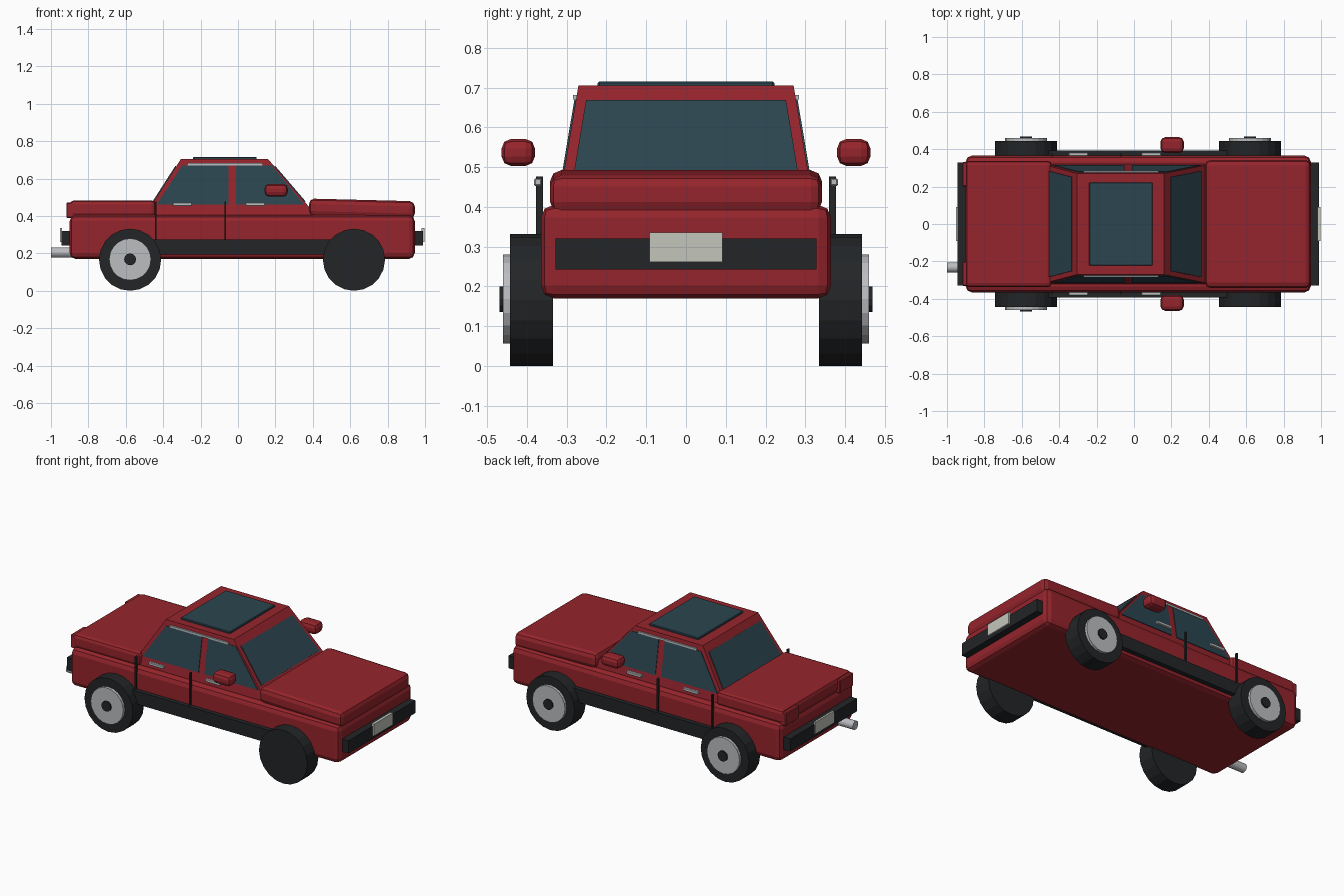
import bpy, bmesh
from math import radians
from mathutils import Vector

if "Cube" in bpy.data.objects:
    bpy.data.objects.remove(bpy.data.objects["Cube"])


def mat(name, r, g, b):
    m = bpy.data.materials.new(name)
    m.diffuse_color = (r, g, b, 1)
    m.use_nodes = True
    m.node_tree.nodes["Principled BSDF"].inputs["Base Color"].default_value = m.diffuse_color
    return m


RED = mat("red_paint", 0.30, 0.018, 0.025)
BLACK = mat("black_trim", 0.016, 0.018, 0.02)
GLASS = mat("tinted_glass", 0.025, 0.06, 0.08)
CHROME = mat("chrome", 0.50, 0.51, 0.53)
PLATE = mat("plate_grey", 0.55, 0.56, 0.50)


def add(name, bm, material):
    bmesh.ops.recalc_face_normals(bm, faces=bm.faces)
    me = bpy.data.meshes.new(name)
    bm.to_mesh(me)
    bm.free()
    ob = bpy.data.objects.new(name, me)
    bpy.context.collection.objects.link(ob)
    me.materials.append(material)
    return ob


def box(name, x, y, z, material, bevel=0, segs=2):
    bm = bmesh.new()
    bmesh.ops.create_cube(bm, size=1)
    for v in bm.verts:
        v.co = [lo + (c + 0.5) * (hi - lo) for c, (lo, hi) in zip(v.co, (x, y, z))]
    if bevel:
        bmesh.ops.bevel(bm, geom=bm.edges[:], offset=bevel, segments=segs,
                        profile=0.5, affect='EDGES')
    return add(name, bm, material)


def cyl(name, loc, r, depth, material, axis, n=20):
    bm = bmesh.new()
    bmesh.ops.create_cone(bm, cap_ends=True, segments=n, radius1=r, radius2=r, depth=depth)
    ob = add(name, bm, material)
    ob.location = loc
    ob.rotation_euler = (radians(90), 0, 0) if axis == 'Y' else (0, radians(90), 0)
    return ob


def panel(name, pts, push, material):
    """Thin pane: polygon extruded along the push vector, half sunk into the cabin."""
    bm = bmesh.new()
    push = Vector(push)
    f = bm.faces.new([bm.verts.new(Vector(p) - push) for p in pts])
    new = bmesh.ops.extrude_face_region(bm, geom=[f])["geom"]
    bmesh.ops.translate(bm, vec=push * 2,
                        verts=[g for g in new if isinstance(g, bmesh.types.BMVert)])
    return add(name, bm, material)


# Body shell, hood and trunk
box("lower_body", (-0.90, 0.945), (-0.365, 0.365), (0.17, 0.405), RED, 0.032)
hood = box("hood", (0.38, 0.945), (-0.342, 0.342), (0.395, 0.49), RED, 0.028)
for v in hood.data.vertices:
    v.co.z -= (v.co.x - 0.5) * 0.025
trunk = box("trunk", (-0.90, -0.44), (-0.338, 0.338), (0.395, 0.483), RED, 0.022)

# Tapered cabin
Z0, Z1 = 0.39, 0.705


def side_y(z):
    return 0.322 - (z - 0.4) * 0.168


def front_x(z):
    return 0.16 + (Z1 - z) * 0.857


def rear_x(z):
    return -0.305 - (Z1 - z) * 0.64


bm = bmesh.new()
rings = [[bm.verts.new((fx(z), s * side_y(z), z)) for fx, s in
          ((front_x, -1), (front_x, 1), (rear_x, 1), (rear_x, -1))] for z in (Z0, Z1)]
bm.faces.new(rings[0])
bm.faces.new(rings[1])
for i in range(4):
    j = (i + 1) % 4
    bm.faces.new((rings[0][i], rings[0][j], rings[1][j], rings[1][i]))
add("cabin", bm, RED)

# Windscreen and rear window
for name, fx, push in (("windscreen", front_x, (0.004, 0, 0.0035)),
                       ("rear_window", rear_x, (-0.004, 0, 0.003))):
    panel(name, [(fx(z), s * (side_y(z) - 0.026), z)
                 for z, s in ((0.475, -1), (0.475, 1), (0.665, 1), (0.665, -1))], push, GLASS)

# Sunroof
box("sunroof", (-0.24, 0.10), (-0.222, 0.222), (0.70, 0.716), GLASS, 0.004, 1)

# Parts repeated on both sides
for s, side in ((-1, "right"), (1, "left")):
    def yr(a, b):
        return tuple(sorted((s * a, s * b)))

    rear_pane = ((-0.435, 0.46), (-0.05, 0.46), (-0.05, 0.67), (-0.298, 0.67))
    front_pane = ((-0.01, 0.46), (0.355, 0.46), (0.18, 0.67), (-0.01, 0.67))
    for name, pane in (("rear", rear_pane), ("front", front_pane)):
        panel(f"{name}_side_window_{side}", [(x, s * side_y(z), z) for x, z in pane],
              (0, s * 0.004, 0.0007), GLASS)
    box(f"roof_strip_{side}", (-0.27, 0.13), yr(0.268, 0.284), (0.67, 0.682), CHROME)
    box(f"side_trim_{side}", (-0.50, 0.52), yr(0.35, 0.392), (0.195, 0.275), BLACK)
    box(f"rear_door_seam_{side}", (-0.445, -0.437), yr(0.36, 0.377), (0.20, 0.477), BLACK)
    box(f"mid_door_seam_{side}", (-0.071, -0.063), yr(0.36, 0.377), (0.20, 0.477), BLACK)
    for name, x in (("rear", -0.297), ("front", 0.092)):
        box(f"{name}_door_handle_{side}", (x - 0.052, x + 0.052), yr(0.363, 0.382),
            (0.453, 0.472), CHROME, 0.003, 1)
    box(f"door_mirror_{side}", (0.142, 0.266), yr(0.38, 0.464), (0.503, 0.571), RED, 0.024)
    box(f"tail_light_{side}", (-0.918, -0.87), yr(0.20, 0.332), (0.39, 0.472), RED, 0.005, 1)

    # Wheels; the front right one has lost its hubcap
    for end, x in (("rear", -0.577), ("front", 0.62)):
        cyl(f"{end}_tyre_{side}", (x, s * 0.389, 0.166), 0.166, 0.108, BLACK, 'Y')
        if end == "rear" or s > 0:
            cyl(f"{end}_hubcap_{side}", (x, s * 0.445, 0.168), 0.112, 0.03, CHROME, 'Y')
            cyl(f"{end}_hub_centre_{side}", (x, s * 0.45, 0.168), 0.032, 0.038, BLACK, 'Y', 12)

# Bumpers, plates and exhaust
box("front_bumper", (0.93, 0.988), (-0.328, 0.328), (0.242, 0.32), BLACK)
box("rear_bumper", (-0.945, -0.88), (-0.328, 0.328), (0.242, 0.32), BLACK)
box("front_plate", (0.98, 0.998), (-0.092, 0.092), (0.262, 0.335), PLATE)
box("rear_plate", (-0.953, -0.94), (-0.092, 0.092), (0.262, 0.335), PLATE)
cyl("exhaust_pipe", (-0.92, -0.232, 0.205), 0.027, 0.16, CHROME, 'X', 14)
